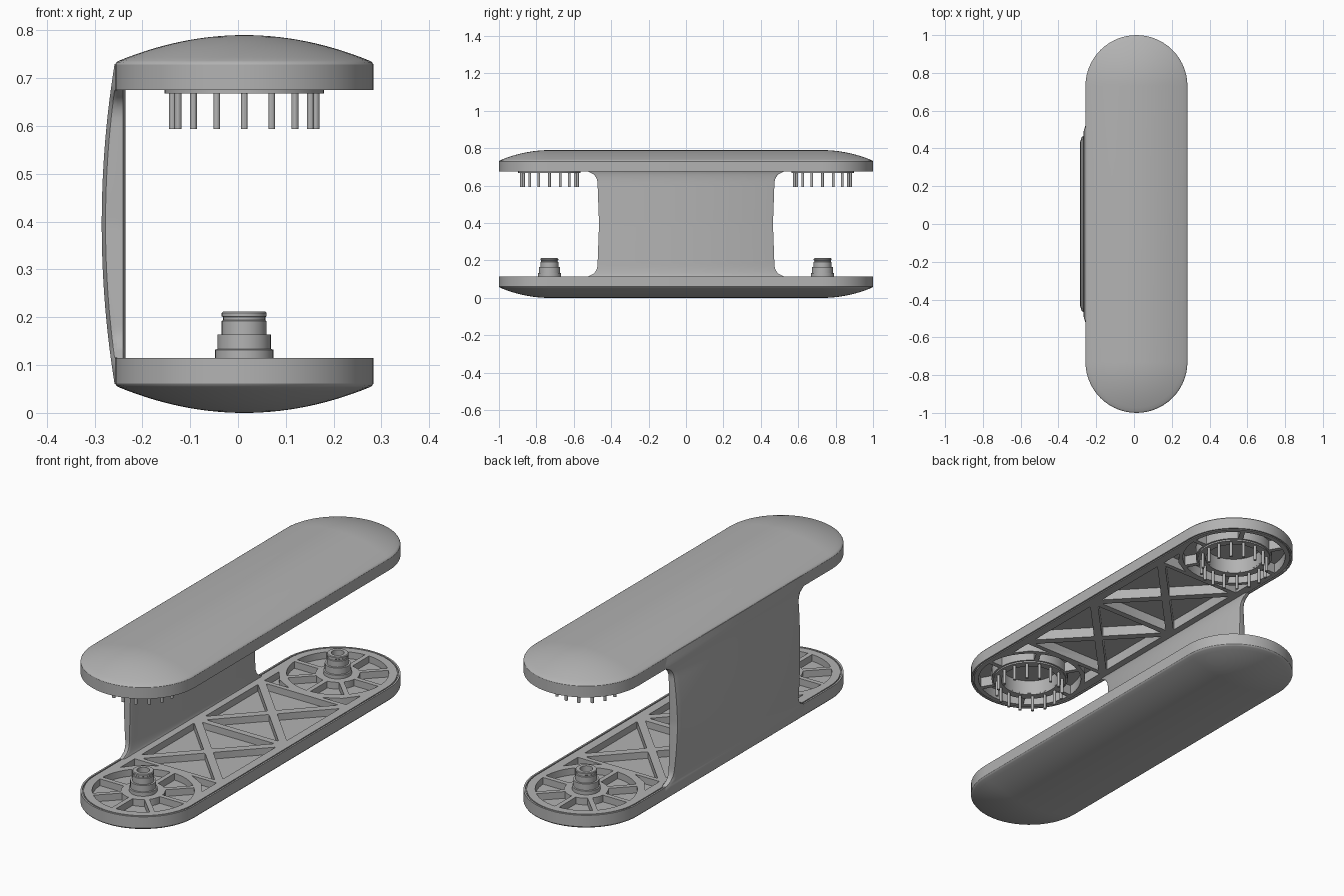
import bpy, bmesh
from math import sin, cos, pi
from mathutils import Matrix, Vector

if "Cube" in bpy.data.objects:
    bpy.data.objects.remove(bpy.data.objects["Cube"])

CX, R, HUB, H = 0.013, 0.27, 0.73, 0.79
DECK = 0.115

grey = bpy.data.materials.new("plain grey")
grey.use_nodes = True
grey.diffuse_color = (0.45, 0.45, 0.45, 1)
grey.node_tree.nodes["Principled BSDF"].inputs["Base Color"].default_value = (0.45, 0.45, 0.45, 1)


def make(name, bm):
    bmesh.ops.remove_doubles(bm, verts=bm.verts, dist=1e-5)
    bmesh.ops.recalc_face_normals(bm, faces=bm.faces)
    mesh = bpy.data.meshes.new(name)
    bm.to_mesh(mesh)
    bm.free()
    mesh.materials.append(grey)
    ob = bpy.data.objects.new(name, mesh)
    bpy.context.collection.objects.link(ob)
    return ob


def smooth(ob):
    bpy.ops.object.select_all(action='DESELECT')
    ob.select_set(True)
    bpy.context.view_layer.objects.active = ob
    bpy.ops.object.shade_smooth_by_angle(angle=0.5)


def loft(bm, rings, cap_start=True, cap_end=True, closed=False):
    rows = [[bm.verts.new(p) for p in ring] for ring in rings]
    pairs = list(zip(rows, rows[1:])) + ([(rows[-1], rows[0])] if closed else [])
    for a, b in pairs:
        for i in range(len(a)):
            j = (i + 1) % len(a)
            bm.faces.new((a[i], a[j], b[j], b[i]))
    if cap_start and not closed:
        bm.faces.new(rows[0])
    if cap_end and not closed:
        bm.faces.new(rows[-1])


def stadium(r, z, n=28):
    ring = []
    for side in (1, -1):
        for i in range(n + 1):
            t = pi * i / n + (0 if side > 0 else pi)
            ring.append((CX + r * cos(t), side * HUB + r * sin(t), z))
    return ring


def circle(r, z, c=(0, 0), n=32):
    return [(c[0] + r * cos(2 * pi * i / n), c[1] + r * sin(2 * pi * i / n), z) for i in range(n)]


def prism(bm, points, w0, w1, frame=Matrix(), bevel=0.0):
    """Extruded outline, with its corners rounded."""
    part = bmesh.new()
    loft(part, [[(u, v, w) for u, v in points] for w in (w0, w1)])
    if bevel:
        edges = [e for e in part.edges if abs(e.verts[0].co.z - e.verts[1].co.z) > 1e-4]
        bmesh.ops.bevel(part, geom=edges, offset=bevel, segments=3, affect='EDGES', profile=0.5)
    part.transform(frame)
    temp = bpy.data.meshes.new("temp")
    part.to_mesh(temp)
    part.free()
    bm.from_mesh(temp)
    bpy.data.meshes.remove(temp)


def rect(u0, v0, u1, v1):
    return [(u0, v0), (u1, v0), (u1, v1), (u0, v1)]


def braced_cell(cu, cv, a, b, g, split=0.0):
    """Outlines of the pockets left between diagonal ribs."""
    h = g * b / a
    out = []
    for s in (1, -1):
        out.append([(cu - a + g, cv + s * b), (cu + a - g, cv + s * b), (cu, cv + s * h)])
        if split:
            for t in (1, -1):
                out.append([(cu + s * a, cv + t * split), (cu + s * a, cv + t * (b - h)),
                            (cu + s * (g + split * a / b), cv + t * split)])
        else:
            out.append([(cu + s * a, cv - b + h), (cu + s * a, cv + b - h), (cu + s * g, cv)])
    return out


def sector(cu, cv, r0, r1, mid, half, gap):
    """Ring segment with parallel-sided spokes."""
    arc = []
    for r, order in ((r0, 1), (r1, -1)):
        span = half - gap / r
        arc += [(cu + r * cos(mid + order * span * k / 5), cv + r * sin(mid + order * span * k / 5))
                for k in range(-5, 6)]
    return arc


def carve(ob, bm):
    cutter = make("pocket_cutter", bm)
    cutter.hide_render = True
    mod = ob.modifiers.new("pockets", 'BOOLEAN')
    mod.object, mod.operation, mod.solver = cutter, 'DIFFERENCE', 'EXACT'
    deps = bpy.context.evaluated_depsgraph_get()
    mesh = bpy.data.meshes.new_from_object(ob.evaluated_get(deps))
    ob.modifiers.clear()
    ob.data = mesh
    bpy.data.objects.remove(cutter)


def shell(name, depth, upper):
    """Domed capsule shell with a ribbed inner face."""
    bm = bmesh.new()
    rim = [(R - 0.003, 0.0565), (R, 0.061), (R, DECK)]
    dome = [(0.262 * k / 14, 0.0535 * (k / 14) ** 2) for k in range(15)]
    loft(bm, [stadium(r, z) for r, z in dome + rim], cap_start=False)
    ob = make(name, bm)

    bm = bmesh.new()
    lo, hi = DECK - depth, DECK + 0.02
    for s in (1, -1):
        for pts in braced_cell(CX, s * 0.24, 0.215, 0.225, 0.025):
            prism(bm, pts, lo, hi, bevel=0.008)
        for t in (1, -1):
            corner = [(0.085, 0.487), (0.215, 0.487), (0.215, 0.595), (0.165, 0.53), (0.13, 0.51)]
            prism(bm, [(CX + t * u, s * v) for u, v in corner], lo, hi)
        count, r0, r1 = (6, 0.175, 0.235) if upper else (8, 0.095, 0.22)
        for k in range(count):
            pts = sector(CX, s * HUB, r0, r1, 2 * pi * (k + 0.5) / count, pi / count, 0.011)
            prism(bm, pts, lo, hi)
        if upper:
            prism(bm, [p[:2] for p in circle(0.13, 0, (CX, s * HUB))], 0.05, hi)
    loft(bm, [stadium(r, z) for r, z in
              ((0.257, 0.107), (0.262, 0.107), (0.262, hi), (0.257, hi))], closed=True)
    carve(ob, bm)
    if upper:
        ob.data.transform(Matrix.Translation((0, 0, H)) @ Matrix.Diagonal((1, 1, -1, 1)))
        ob.data.flip_normals()
    smooth(ob)


shell("lower_shell", 0.032, False)
shell("upper_shell", 0.048, True)

# Curved outer skin of the side wall, flaring into both shells
bm = bmesh.new()
rings = []
N = 48
for i in range(N + 1):
    z = 0.06 + (H - 0.12) * i / N
    q = abs(z - H / 2) / (H / 2 - 0.06)
    xo = -0.285 + 0.027 * q * q
    d = max(0.0, 1 - max(0.0, H / 2 - abs(z - H / 2) - DECK) / 0.06)
    hw = 0.465 + 0.012 * q + 0.055 * (1 - (1 - d * d) ** 0.5)
    half = [(-0.235, hw - 0.012), (-0.24, hw), (-0.253, hw), (xo + 0.008, hw - 0.006), (xo, hw - 0.03)]
    rings.append([(x, y, z) for x, y in half] + [(x, -y, z) for x, y in reversed(half)])
loft(bm, rings)
smooth(make("wall_skin", bm))

# Inner wall panel with ribbed pockets, slots and screw holes
bm = bmesh.new()
side = Matrix(((0, 0, 1, 0), (1, 0, 0, 0), (0, 1, 0, 0), (0, 0, 0, 1)))
prism(bm, rect(-0.462, 0.113, 0.455, 0.679), -0.243, -0.207, side)
panel = make("wall_panel", bm)
bm = bmesh.new()
for pts in braced_cell(0.18, 0.397, 0.26, 0.252, 0.03, 0.01):
    prism(bm, pts, -0.228, -0.19, side, 0.008)
for v0, v1 in ((0.145, 0.388), (0.406, 0.652)):
    prism(bm, rect(-0.435, v0, -0.382, v1), -0.228, -0.19, side, 0.02)
for u0, u1 in ((-0.37, -0.2), (-0.195, -0.1)):
    for v0, v1 in ((0.185, 0.257), (0.262, 0.535), (0.54, 0.61)):
        prism(bm, rect(u0, v0, u1, v1), -0.222, -0.19, side)
for u in (-0.005, 0.4):
    for v in (0.165, 0.628):
        prism(bm, [p[:2] for p in circle(0.009, 0, (u, v), 16)], -0.22, -0.19, side)
carve(panel, bm)
smooth(panel)

# Hub posts below, pin rings above, one at each end
POST = [(0.028, 0.15), (0.028, 0.212), (0.044, 0.212), (0.047, 0.209), (0.047, 0.202), (0.044, 0.2),
        (0.044, 0.194), (0.047, 0.192), (0.047, 0.164), (0.056, 0.164), (0.056, 0.134),
        (0.061, 0.132), (0.061, 0.11)]
RING = [(0.13, 0.69), (0.13, 0.668), (0.167, 0.668), (0.167, 0.69)]
for label, s in (("front", -1), ("back", 1)):
    c = (CX, s * HUB)
    bm = bmesh.new()
    loft(bm, [circle(r, z, c) for r, z in POST])
    smooth(make(label + "_hub_post", bm))

    bm = bmesh.new()
    loft(bm, [circle(r, z, c, 48) for r, z in RING], closed=True)
    smooth(make(label + "_pin_ring", bm))

    bm = bmesh.new()
    for x, y, _ in circle(0.15, 0, c, 16):
        loft(bm, [circle(0.007, z, (x, y), 12) for z in (0.594, 0.672)])
    smooth(make(label + "_pins", bm))
